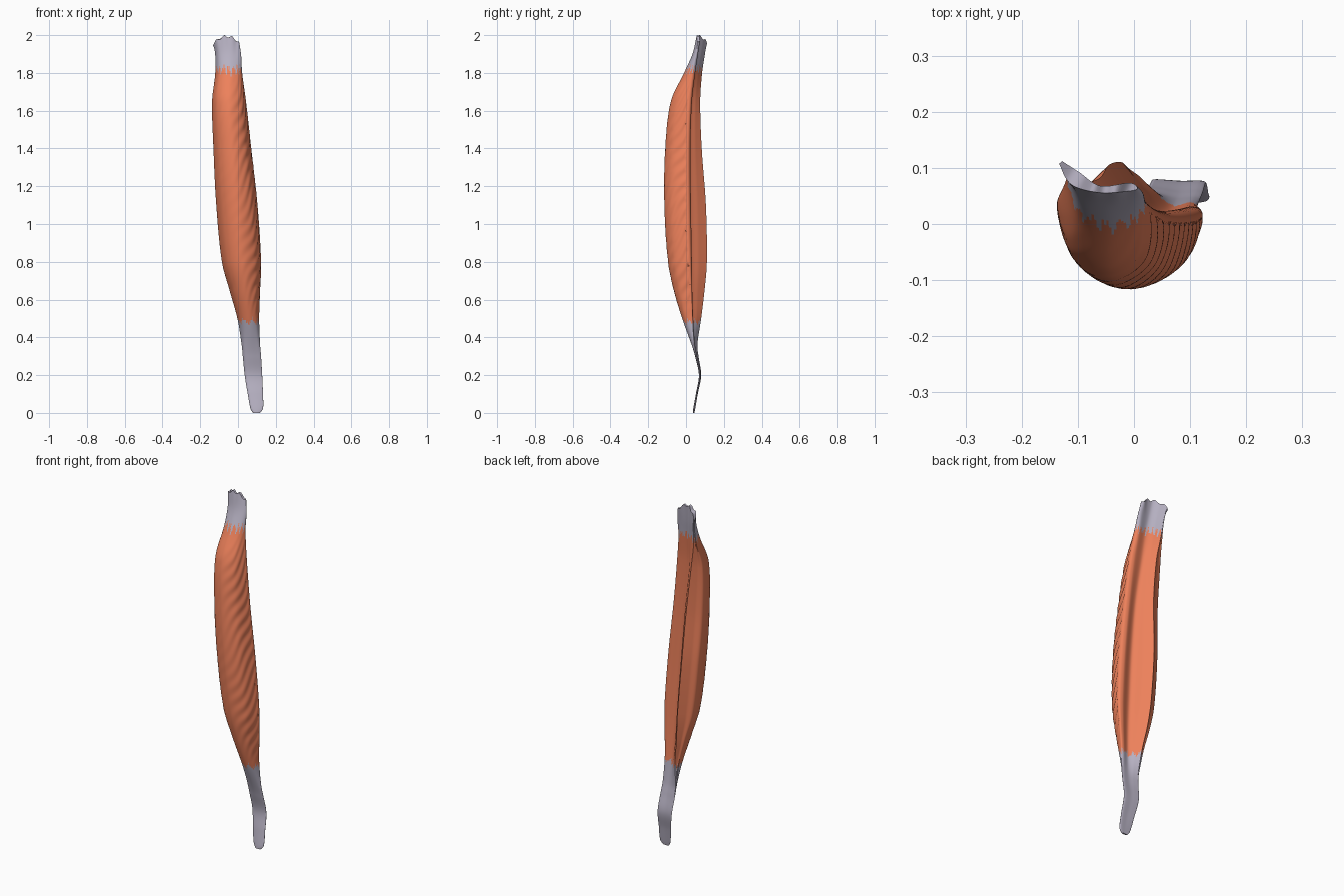
import bpy, math, random
from mathutils import Vector

if "Cube" in bpy.data.objects:
    bpy.data.objects.remove(bpy.data.objects["Cube"])

random.seed(4)
SUB, ROWS = 12, 220

# Stations: z, left x, right x, front y, side y, ridge y, ridge x, groove x, groove y
STATIONS = [
    (0.00, .080, .115, .036, .040, .044, .085, .100, .044),
    (0.02, .067, .132, .038, .043, .048, .072, .100, .048),
    (0.10, .052, .132, .052, .056, .062, .057, .095, .060),
    (0.20, .036, .128, .068, .073, .080, .040, .085, .077),
    (0.30, .026, .122, .048, .055, .066, .030, .080, .058),
    (0.36, .020, .117, .030, .043, .060, .024, .075, .046),
    (0.50, -.003, .112, -.020, .028, .080, .015, .065, .032),
    (0.65, -.045, .117, -.065, .020, .098, -.008, .055, .024),
    (0.80, -.085, .122, -.095, .010, .110, -.022, .045, .020),
    (1.10, -.115, .103, -.115, .000, .105, -.045, .025, .015),
    (1.40, -.130, .070, -.110, .000, .083, -.060, .000, .015),
    (1.65, -.137, .042, -.080, .010, .075, -.085, -.030, .025),
    (1.80, -.120, .022, -.010, .030, .085, -.108, -.040, .043),
    (1.90, -.120, .016, .035, .052, .100, -.115, -.050, .058),
    (1.97, -.132, .006, .056, .063, .112, -.128, -.060, .068),
]


def catmull(a, b, c, d, t):
    return b + (c - a) * (t / 2) + (2 * a - 5 * b + 4 * c - d) * (t * t / 2) \
        + (3 * b - a - 3 * c + d) * (t ** 3 / 2)


def slope(k, c):
    lo, hi = STATIONS[max(k - 1, 0)], STATIONS[min(k + 1, len(STATIONS) - 1)]
    return (hi[c] - lo[c]) / (hi[0] - lo[0])


def station_at(z):
    """Smoothly interpolated section values at height z."""
    k = max(i for i in range(len(STATIONS) - 1) if STATIONS[i][0] <= z)
    p, q = STATIONS[k], STATIONS[k + 1]
    h = q[0] - p[0]
    t = (z - p[0]) / h
    return [p[c] * (1 + 2 * t) * (1 - t) ** 2 + slope(k, c) * h * t * (1 - t) ** 2
            + q[c] * t * t * (3 - 2 * t) + slope(k + 1, c) * h * t * t * (t - 1)
            for c in range(1, 9)]


def section(z):
    """Round front, sharp back ridge, long groove behind the right side."""
    xl, xr, yf, ym, yb, rx, gx, gy = station_at(z)
    w, cx = xr - xl, (xl + xr) / 2
    yl = ym + (yb - ym) * min(.85, max(.1, 1 - 2 * (rx - xl) / w))
    ridge, left, groove = Vector((rx, yb)), Vector((xl, yl)), Vector((gx, gy))
    pts = [ridge, ridge.lerp(left, .5), left]
    for deg in (45, 90, 135):
        a = math.radians(deg)
        side = yl if deg < 90 else ym
        pts.append(Vector((cx - w / 2 * math.cos(a), yf + (1 - math.sin(a)) * (side - yf))))
    pts += [Vector((xr, ym)), Vector((xr - .1 * w, gy + .12 * (yb - gy))),
            groove, groove.lerp(ridge, .55), ridge]
    ring = []
    for i in range(len(pts) - 1):
        a, d = pts[max(i - 1, 0)], pts[min(i + 2, len(pts) - 1)]
        ring += [catmull(a, pts[i], pts[i + 1], d, s / SUB) for s in range(SUB)]
    # Slanted fibre ripples, strongest on the right front
    centre = Vector((cx, (yf + yb) / 2))
    belly = max(0, min(1, (z - .5) * 6, (1.8 - z) * 6))
    for j, p in enumerate(ring):
        d = p - centre
        if p.y < ym:
            amp = .0022 * belly * (.15 + max(0, d.x / w * 2))
            wave = math.sin(z * 75 - j * .75 + 1.3 * math.sin(z * 9 + j * .2))
            p += d.normalized() * amp * (wave - .6)
    return ring


# Shared surface grid
rings = []
for r in range(ROWS + 1):
    z = 1.97 * r / ROWS
    ring = []
    for p in section(z):
        # Ragged upper end and slightly rounded, uneven lower end
        top = max(0, (z - 1.87) / .1) ** 2
        dz = top * (.024 - 8 * (p.x + .06) ** 2 + .007 * math.sin(p.x * 150))
        ring.append((p.x, p.y, z + dz))
    rings.append(ring)
COLS = len(rings[0])

# Jagged colour borders, one height per column
low = [.485 + .012 * math.sin(j * .5) + random.uniform(-.012, .01) for j in range(COLS)]
high = [1.815 + .018 * math.sin(j * 1.1) + random.uniform(-.015, .015) for j in range(COLS)]


def material(name, colour):
    m = bpy.data.materials.new(name)
    m.diffuse_color = (*colour, 1)
    m.use_nodes = True
    m.node_tree.nodes["Principled BSDF"].inputs["Base Color"].default_value = m.diffuse_color
    return m


def build(name, inside, mat, cap=None):
    verts, faces, index = [], [], {}

    def vert(r, j):
        key = (r, j % COLS)
        if key not in index:
            index[key] = len(verts)
            verts.append(rings[r][key[1]])
        return index[key]

    for r in range(ROWS):
        for j in range(COLS):
            if inside(1.97 * (r + .5) / ROWS, j):
                faces.append((vert(r, j), vert(r, j + 1), vert(r + 1, j + 1), vert(r + 1, j)))
    # Close the end by stitching the two sides of the flat sheet
    if cap is not None:
        start = 2 * SUB // 2
        half = COLS // 2
        for k in range(half):
            a, b = start + k, start - k
            quad = [vert(cap, a), vert(cap, a + 1), vert(cap, b - 1), vert(cap, b)]
            quad = list(dict.fromkeys(quad))
            if len(quad) > 2:
                faces.append(quad if cap else quad[::-1])
    me = bpy.data.meshes.new(name)
    me.from_pydata(verts, [], faces)
    me.validate()
    me.materials.append(mat)
    ob = bpy.data.objects.new(name, me)
    bpy.context.collection.objects.link(ob)
    bpy.ops.object.select_all(action='DESELECT')
    ob.select_set(True)
    bpy.context.view_layer.objects.active = ob
    bpy.ops.object.shade_smooth_by_angle(angle=math.radians(40))


flesh = material("flesh", (.85, .22, .105))
sinew = material("sinew", (.47, .44, .54))
build("muscle_belly", lambda z, j: low[j] <= z <= high[j], flesh)
build("lower_tendon", lambda z, j: z < low[j], sinew, 0)
build("upper_tendon", lambda z, j: z > high[j], sinew, ROWS)
